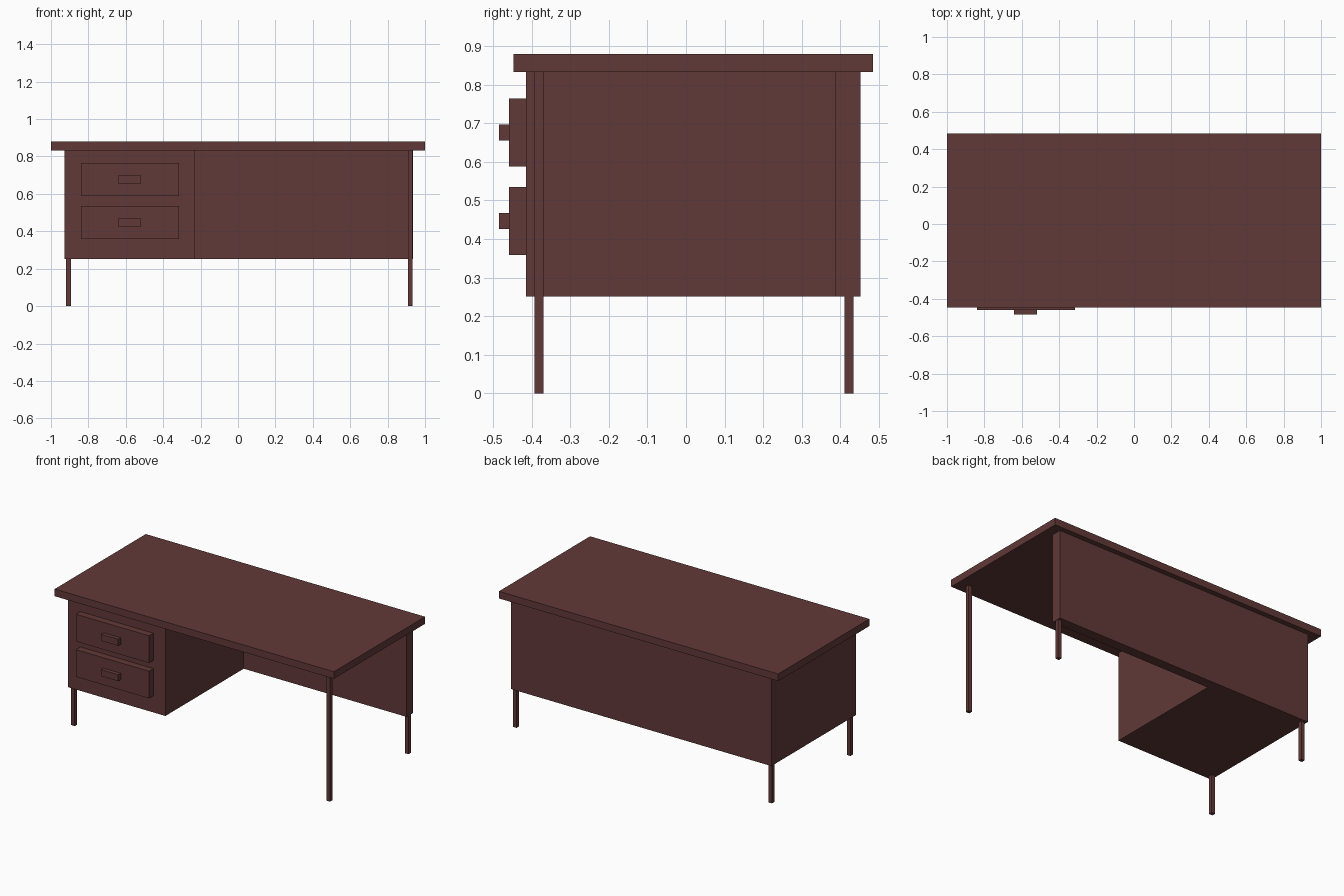
import bpy, bmesh

if "Cube" in bpy.data.objects:
    bpy.data.objects.remove(bpy.data.objects["Cube"])

wood = bpy.data.materials.new("dark_wood")
wood.diffuse_color = (0.12, 0.041, 0.04, 1)
wood.use_nodes = True
wood.node_tree.nodes["Principled BSDF"].inputs["Base Color"].default_value = wood.diffuse_color


def prism(name, outline, z0, z1):
    """Extrude a flat xy outline from z0 up to z1."""
    bm = bmesh.new()
    face = bm.faces.new([bm.verts.new((x, y, z0)) for x, y in outline])
    grown = bmesh.ops.extrude_face_region(bm, geom=[face])["geom"]
    verts = [g for g in grown if isinstance(g, bmesh.types.BMVert)]
    bmesh.ops.translate(bm, verts=verts, vec=(0, 0, z1 - z0))
    bmesh.ops.recalc_face_normals(bm, faces=bm.faces)
    mesh = bpy.data.meshes.new(name)
    bm.to_mesh(mesh)
    bm.free()
    mesh.materials.append(wood)
    obj = bpy.data.objects.new(name, mesh)
    bpy.context.collection.objects.link(obj)
    return obj


def box(name, x0, x1, y0, y1, z0, z1):
    return prism(name, [(x0, y0), (x1, y0), (x1, y1), (x0, y1)], z0, z1)


UNDERSIDE, BODY_BOTTOM = 0.833, 0.251

# Desk top
box("desk_top", -1, 1, -0.447, 0.485, UNDERSIDE, 0.879)

# Drawer cabinet and back panel as one L-shaped body
box_front, panel_front, back = -0.414, 0.387, 0.452
prism("cabinet_and_back_panel",
      [(-0.928, box_front), (-0.23, box_front), (-0.23, panel_front),
       (0.936, panel_front), (0.936, back), (-0.928, back)],
      BODY_BOTTOM, UNDERSIDE)

# Drawer fronts with block handles
for name, z in (("lower", 0.447), ("upper", 0.676)):
    box(name + "_drawer", -0.84, -0.315, -0.459, box_front, z - 0.088, z + 0.088)
    box(name + "_handle", -0.642, -0.518, -0.485, -0.459, z - 0.021, z + 0.021)

# Legs: the front right one runs up to the desk top, the rest stop at the body
for side, x in (("left", -0.919), ("right", 0.909)):
    for end, y in (("front", -0.393), ("back", 0.41)):
        tall = side == "right" and end == "front"
        box(f"{end}_{side}_leg", x, x + 0.025, y, y + 0.024,
            0, UNDERSIDE if tall else BODY_BOTTOM)
